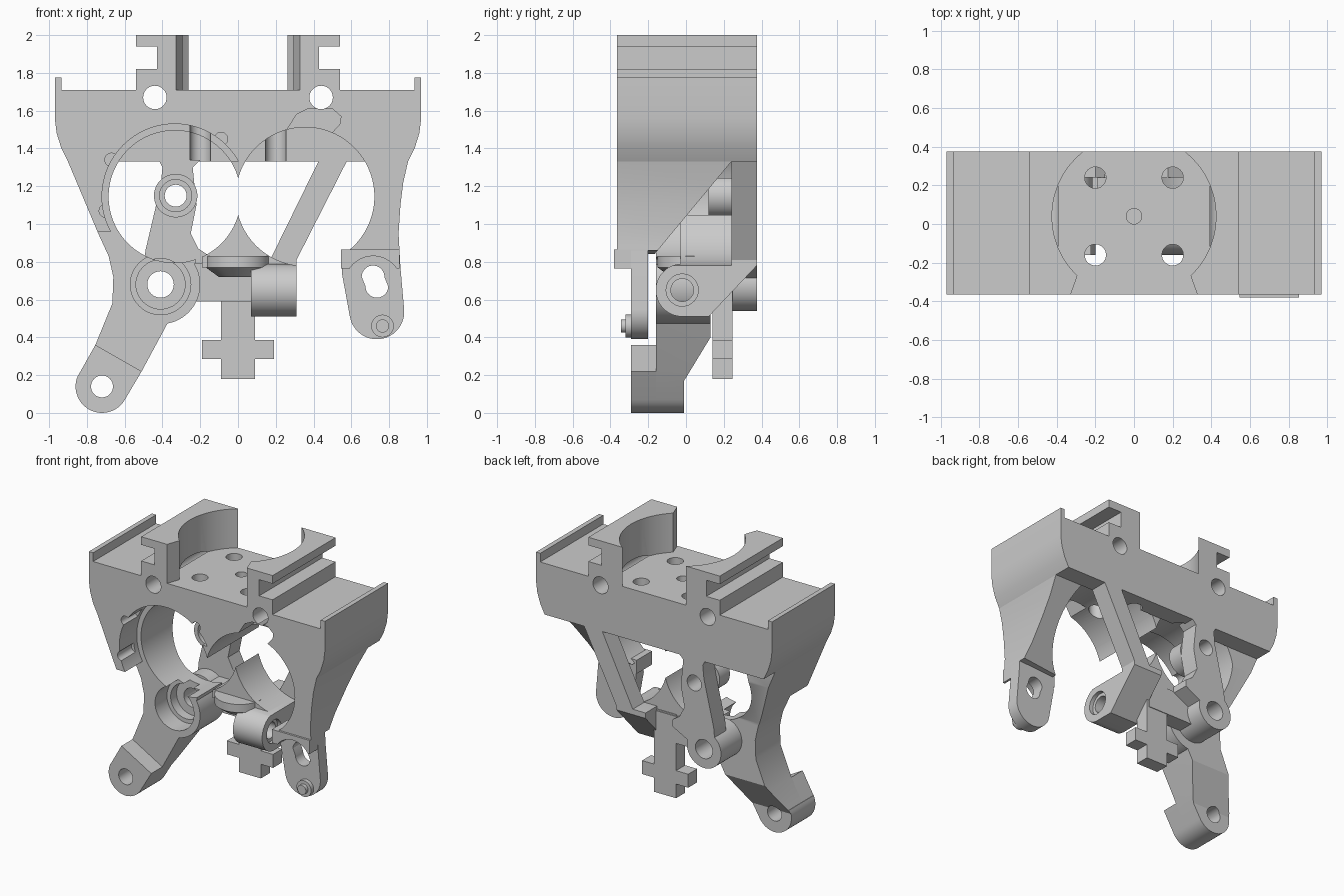
import bpy, bmesh, math

old = bpy.data.objects.get("Cube")
if old:
    bpy.data.objects.remove(old, do_unlink=True)

PLACE = {'x': lambda u, v, t: (t, u, v),
         'y': lambda u, v, t: (u, t, v),
         'z': lambda u, v, t: (u, v, t)}
FRONT, BACK, PLATE = -0.365, 0.375, 0.24
parts = []


def prism(name, pts, a, b, axis='y', keep=True):
    """Extrude a 2D outline from a to b along an axis."""
    bm = bmesh.new()
    lo, hi = ([bm.verts.new(PLACE[axis](u, v, t)) for u, v in pts] for t in (a, b))
    bm.faces.new(lo)
    bm.faces.new(hi)
    for i in range(len(pts)):
        j = (i + 1) % len(pts)
        bm.faces.new((lo[i], lo[j], hi[j], hi[i]))
    bmesh.ops.recalc_face_normals(bm, faces=bm.faces)
    me = bpy.data.meshes.new(name)
    bm.to_mesh(me)
    bm.free()
    ob = bpy.data.objects.new(name, me)
    bpy.context.collection.objects.link(ob)
    if keep:
        parts.append(ob)
    return ob


def arc(u, v, r, start=0, end=360, n=64):
    full = end - start == 360
    count = n if full else n + 1
    angles = [math.radians(start + (end - start) * i / n) for i in range(count)]
    return [(u + r * math.cos(a), v + r * math.sin(a)) for a in angles]


def rect(u0, u1, v0, v1):
    return [(u0, v0), (u1, v0), (u1, v1), (u0, v1)]


def boolean(ob, pts, a, b, axis='y', op='DIFFERENCE'):
    tool = prism("cutter", pts, a, b, axis, keep=False)
    tool.hide_render = True
    mod = ob.modifiers.new("boolean", 'BOOLEAN')
    mod.operation, mod.solver, mod.object = op, 'EXACT', tool
    bpy.context.view_layer.objects.active = ob
    bpy.ops.object.modifier_apply(modifier=mod.name)
    bpy.data.objects.remove(tool, do_unlink=True)


def hole(ob, u, v, r, a=-1, b=1, axis='y'):
    boolean(ob, arc(u, v, r, n=48), a, b, axis)


def bores(ob):
    """The two large front bores, stopping at the back plate."""
    boolean(ob, arc(-0.335, 1.145, 0.35, n=96), -1, PLATE)
    boolean(ob, arc(0.355, 1.145, 0.367, n=96), -1, PLATE)


def bore_recess(ob):
    """Stepped rim round one bore, with three small notches."""
    boolean(ob, arc(-0.335, 1.145, 0.385, n=96), -1, -0.16)
    for x, z in ((-0.7, 1.07), (-0.67, 1.34), (-0.09, 1.45)):
        hole(ob, x, z, 0.035, -1, -0.2)


# Upper block with raised end lips
half = [(0.935, 1.71), (0.935, 1.775), (0.97, 1.775), (0.97, 1.56),
        (0.96, 1.48), (0.935, 1.4), (0.9, 1.33)]
block = prism("upper_block", half + [(-x, z) for x, z in reversed(half)], FRONT, BACK)
bores(block)
bore_recess(block)
boolean(block, [(0.25, 1.4), (0.26, 1.5), (0.31, 1.58), (0.37, 1.61), (0.5, 1.61),
                (0.545, 1.57), (0.54, 1.53), (0.495, 1.48), (0.55, 1.4)], -1, -0.2)
for x in (-0.2, 0.2):
    for y in (-0.16, PLATE):
        hole(block, x, y, 0.055, 1.3, 2, 'z')
hole(block, 0, 0.04, 0.04, 1.2, 2, 'z')

# Web between the bores
web = prism("upper_web", rect(-0.06, 0.06, 1.2, 1.33), FRONT, PLATE)
bores(web)

# Curved cradle walls with side grooves
for side, label in ((1, "left"), (-1, "right")):
    profile = [(0.2, 1.71), (0.54, 1.71), (0.54, 1.82), (0.43, 1.82),
               (0.43, 1.94), (0.54, 1.94), (0.54, 2), (0.2, 2)]
    wall = prism("cradle_wall_" + label, [(side * x, z) for x, z in profile], FRONT, BACK)
    hole(wall, 0, 0.04, 0.425, 1.6, 2.1, 'z')
    boolean(wall, [(-0.29, -0.26), (0.29, -0.26), (0.34, -0.4), (-0.34, -0.4)], 1.6, 2.1, 'z')
    for ob in (wall, block):
        hole(ob, side * 0.44, 1.67, 0.062)

# Left leg, tapering to the front
leg = prism("left_leg", [(0.9, 1.33), (0.875, 1.22), (0.86, 1.1), (0.85, 0.95),
                         (0.855, 0.86), (0.55, 0.84), (0.3, 1.33)], FRONT, BACK)
boolean(leg, [(-0.4, 1.4), (0.3, 1.4), (PLATE, 1.33), (-0.2, 0.8), (-0.4, 0.8)],
        -1, 1, 'x', 'INTERSECT')
bores(leg)

# Slotted tab and pin under the left leg
tab = prism("slotted_tab", [(0.855, 0.86), (0.555, 0.82), (0.55, 0.74)]
            + arc(0.735, 0.535, 0.145, 190, 365, 24) + [(0.86, 0.77)], -0.29, -0.2)
slot = arc(0.715, 0.72, 0.06, 0, 180, 20) + arc(0.735, 0.67, 0.06, 180, 360, 20)
ledge = prism("tab_ledge", rect(0.545, 0.855, 0.765, 0.865), -0.38, -0.2)
for ob in (tab, ledge):
    boolean(ob, slot, -1, 1)
boolean(ledge, arc(0.715, 0.68, 0.15), -1, -0.29)
prism("tab_pin", arc(0.765, 0.46, 0.06, n=32), -0.32, -0.2)
prism("tab_pin_tip", arc(0.765, 0.46, 0.035, n=32), -0.345, -0.32)

# Long right leg
leg = prism("right_leg", [(-0.9, 1.33), (-0.74, 0.95), (-0.685, 0.83), (-0.66, 0.72),
                          (-0.665, 0.58), (-0.755, 0.36), (-0.845, 0.2)]
            + arc(-0.72, 0.14, 0.14, 155, 330, 24)
            + [(-0.51, 0.22), (-0.37, 0.48), (-0.25, 0.7), (-0.2, 0.9), (-0.3, 1.33)],
            FRONT, BACK)
boolean(leg, [(-0.16, -0.1), (-0.01, -0.1), (-0.01, 0.17), (0.13, 0.4), (0.13, 0.85),
              (PLATE, 1.2), (PLATE, 1.4), (-0.4, 1.4), (-0.4, 0.96), (-0.16, 0.96)],
        -1, 1, 'x', 'INTERSECT')
bores(leg)
bore_recess(leg)
hole(leg, -0.41, 0.68, 0.18)
foot = prism("right_foot", [(-0.755, 0.36), (-0.845, 0.2)]
             + arc(-0.72, 0.14, 0.14, 155, 330, 24) + [(-0.51, 0.22)], -0.29, -0.155)
for ob in (leg, foot):
    hole(ob, -0.72, 0.14, 0.058)

# Stepped hub and its rear tube
hub = prism("hub", arc(-0.41, 0.68, 0.21), -0.16, 0.13)
tube = prism("hub_tube", arc(-0.41, 0.68, 0.14), 0.13, BACK)
for r, depth in ((0.16, -0.02), (0.13, 0.05), (0.07, 1)):
    hole(hub, -0.41, 0.68, r, -1, depth)
bores(hub)
hole(tube, -0.41, 0.68, 0.07)

# Rear struts
strut = prism("right_rear_strut", [(-0.42, 1.34), (-0.4, 1.3), (-0.41, 1.2), (-0.49, 0.86),
              (-0.5, 0.76), (-0.3, 0.7), (-0.15, 0.78), (-0.15, 0.83), (-0.21, 0.87),
              (-0.25, 0.95), (-0.22, 1.1), (-0.24, 1.3), (-0.2, 1.34)], PLATE, BACK)
hole(strut, -0.41, 0.68, 0.07)
boss = prism("strut_boss", arc(-0.33, 1.15, 0.115), 0.12, PLATE)
hole(boss, -0.33, 1.15, 0.085, -1, 0.16)
for ob in (strut, boss):
    hole(ob, -0.33, 1.15, 0.058)
prism("left_rear_strut", [(0.43, 1.34), (0.58, 1.34), (0.31, 0.81), (0.17, 0.81)], PLATE, BACK)

# Lower saddle between the bores
saddle = prism("lower_saddle", rect(-0.19, 0.31, 0.77, 1.06), -0.03, PLATE)
bores(saddle)

# Sideways lug
lug = prism("side_lug", arc(-0.02, 0.65, 0.14, 90, 270, 32)
            + [(0.12, 0.51), (BACK, 0.78), (BACK, 0.82), (PLATE, 0.82)], 0.07, 0.31, 'x')
bores(lug)
hole(lug, -0.02, 0.65, 0.06, axis='x')
hole(lug, -0.02, 0.65, 0.085, 0.28, 1, 'x')

# Central cross-shaped post, link and cap
side = [(0.09, 0.18), (0.09, 0.285), (0.19, 0.285), (0.19, 0.385), (0.09, 0.385), (0.09, 0.8)]
prism("centre_post", side + [(-x, z) for x, z in reversed(side)], 0.14, 0.245)
link = prism("hub_link", rect(-0.35, 0.07, 0.59, 0.79), 0.13, 0.25)
hole(link, -0.41, 0.68, 0.1)
prism("post_cap", arc(0, 0.02, 0.17), 0.77, 0.83, 'z')
cone = prism("post_cap_taper", arc(0, 0.02, 0.17), 0.72, 0.77, 'z')
for v in cone.data.vertices:
    if v.co.z < 0.74:
        v.co.x *= 0.6
        v.co.y = 0.02 + (v.co.y - 0.02) * 0.6

# Smooth round surfaces, keep edges crisp
bpy.ops.object.select_all(action='DESELECT')
for ob in parts:
    ob.select_set(True)
bpy.context.view_layer.objects.active = block
bpy.ops.object.shade_smooth_by_angle(angle=math.radians(25))
